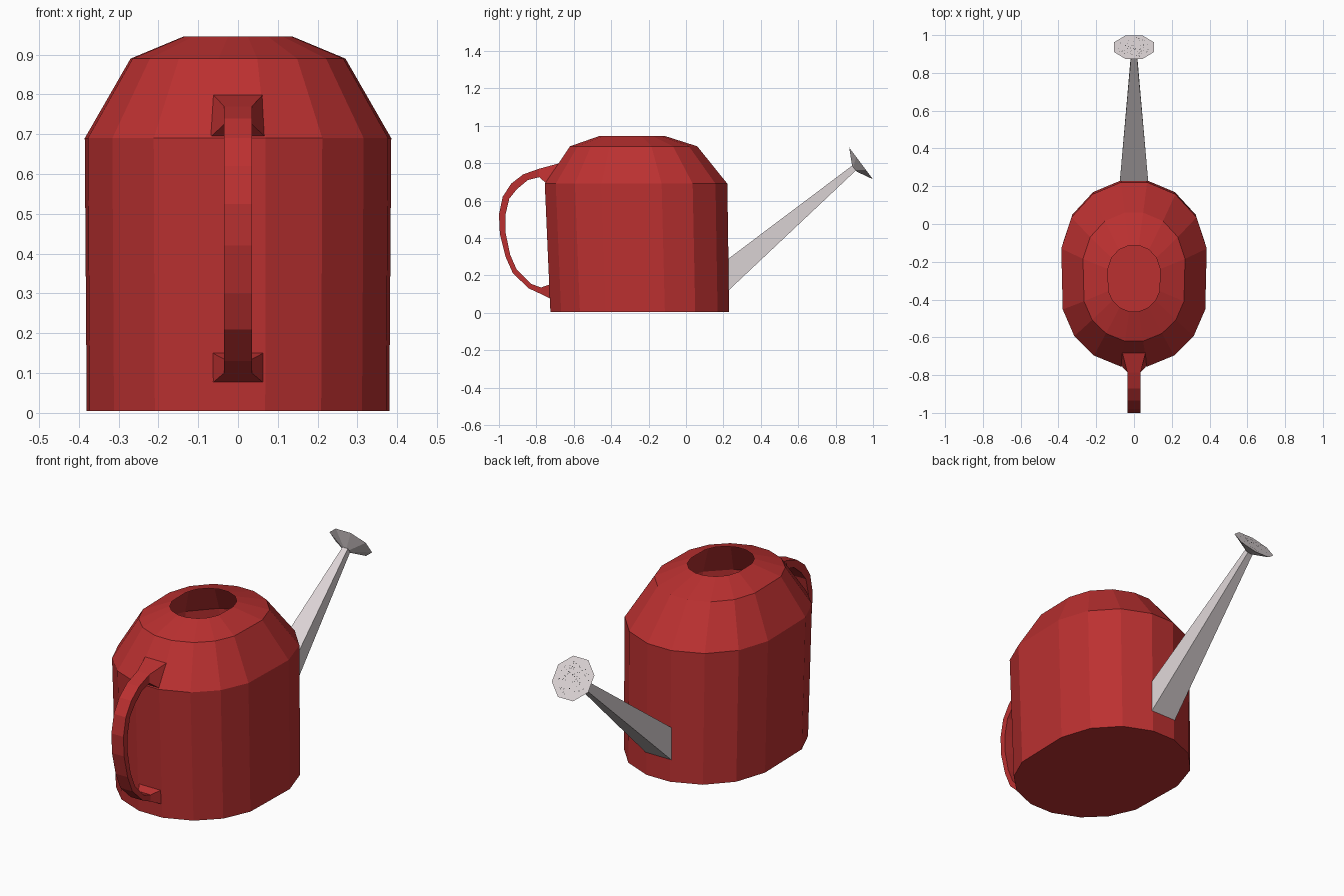
import bpy, bmesh, math, random
from mathutils import Vector

if "Cube" in bpy.data.objects:
    bpy.data.objects.remove(bpy.data.objects["Cube"])


def material(name, rgb):
    m = bpy.data.materials.new(name)
    m.diffuse_color = (*rgb, 1)
    m.use_nodes = True
    m.node_tree.nodes["Principled BSDF"].inputs["Base Color"].default_value = m.diffuse_color
    return m


RED = material("red_paint", (0.5, 0.03, 0.03))
METAL = material("pale_metal", (0.72, 0.66, 0.67))
DARK = material("dark_holes", (0.02, 0.02, 0.02))


def loft(name, rings, mat, cap_start=False, cap_end=False):
    """Skin a list of equal-length point rings with flat quads."""
    bm = bmesh.new()
    loops = [[bm.verts.new(p) for p in ring] for ring in rings]
    n = len(loops[0])
    for a, b in zip(loops, loops[1:]):
        for i in range(n):
            j = (i + 1) % n
            bm.faces.new((a[i], a[j], b[j], b[i]))
    if cap_start:
        bm.faces.new(loops[0][::-1])
    if cap_end:
        bm.faces.new(loops[-1])
    bmesh.ops.recalc_face_normals(bm, faces=bm.faces)
    mesh = bpy.data.meshes.new(name)
    bm.to_mesh(mesh)
    bm.free()
    mesh.materials.append(mat)
    obj = bpy.data.objects.new(name, mesh)
    bpy.context.collection.objects.link(obj)
    return obj


# Body: sixteen-sided oval, closed below, open filling hole above
half = [(0.18, -1), (0.55, -0.88), (0.82, -0.67), (0.98, -0.38),
        (1, 0.28), (0.86, 0.62), (0.57, 0.87), (0.18, 1)]
oval = half + [(-x, y) for x, y in reversed(half)]
levels = [(0.005, 0.38, 0.478, -0.247), (0.69, 0.385, 0.488, -0.267),
          (0.89, 0.27, 0.34, -0.28), (0.945, 0.138, 0.175, -0.288)]
body = loft("body", [[(x * rx, cy + y * ry, z) for x, y in oval]
                     for z, rx, ry, cy in levels], RED, cap_start=True)

# Handle: flat strap given as outer (y, z), inner (y, z), half widths
strap = [
    (-0.675, 0.80, -0.745, 0.69, 0.063, 0.072),
    (-0.785, 0.77, -0.785, 0.725, 0.035, 0.035),
    (-0.87, 0.74, -0.845, 0.71, 0.035, 0.035),
    (-0.935, 0.69, -0.905, 0.66, 0.035, 0.035),
    (-0.98, 0.62, -0.945, 0.61, 0.035, 0.035),
    (-1.0, 0.525, -0.965, 0.525, 0.035, 0.035),
    (-0.995, 0.42, -0.965, 0.43, 0.035, 0.035),
    (-0.965, 0.30, -0.94, 0.31, 0.035, 0.035),
    (-0.925, 0.21, -0.905, 0.23, 0.035, 0.035),
    (-0.84, 0.13, -0.83, 0.155, 0.035, 0.035),
    (-0.775, 0.10, -0.775, 0.135, 0.035, 0.035),
    (-0.72, 0.073, -0.725, 0.152, 0.067, 0.067),
]
loft("handle", [[(-wo, yo, zo), (wo, yo, zo), (wi, yi, zi), (-wi, yi, zi)]
                for yo, zo, yi, zi, wo, wi in strap], RED)

# Spout: tapering square tube
spout = [(0.228, 0.29, 0.228, 0.12, 0.075), (0.893, 0.79, 0.913, 0.765, 0.015)]
loft("spout", [[(-w, y1, z1), (w, y1, z1), (w, y2, z2), (-w, y2, z2)]
               for y1, z1, y2, z2, w in spout], METAL)

# Sprinkler rose: octagonal cone with a flat tilted face
centre = Vector((0, 0.936, 0.798))
normal = Vector((0, 0.8, 0.6))
across = Vector((1, 0, 0))
up = Vector((0, -0.6, 0.8))


def circle(c, r, n):
    return [c + across * r * math.cos((i + 0.5) * math.tau / n)
            + up * r * math.sin((i + 0.5) * math.tau / n) for i in range(n)]


loft("sprinkler_rose", [circle(centre - normal * 0.045, 0.022, 8),
                        circle(centre, 0.114, 8)], METAL, True, True)

# Sprinkler holes: tiny dark dots scattered over the face
random.seed(4)
bm = bmesh.new()
for _ in range(60):
    r, a = 0.085 * math.sqrt(random.random()), random.uniform(0, math.tau)
    c = centre + normal * 0.001 + (across * math.cos(a) + up * math.sin(a)) * r
    bm.faces.new([bm.verts.new(p) for p in circle(c, 0.0025, 6)])
mesh = bpy.data.meshes.new("sprinkler_holes")
bm.to_mesh(mesh)
bm.free()
mesh.materials.append(DARK)
bpy.context.collection.objects.link(bpy.data.objects.new("sprinkler_holes", mesh))
